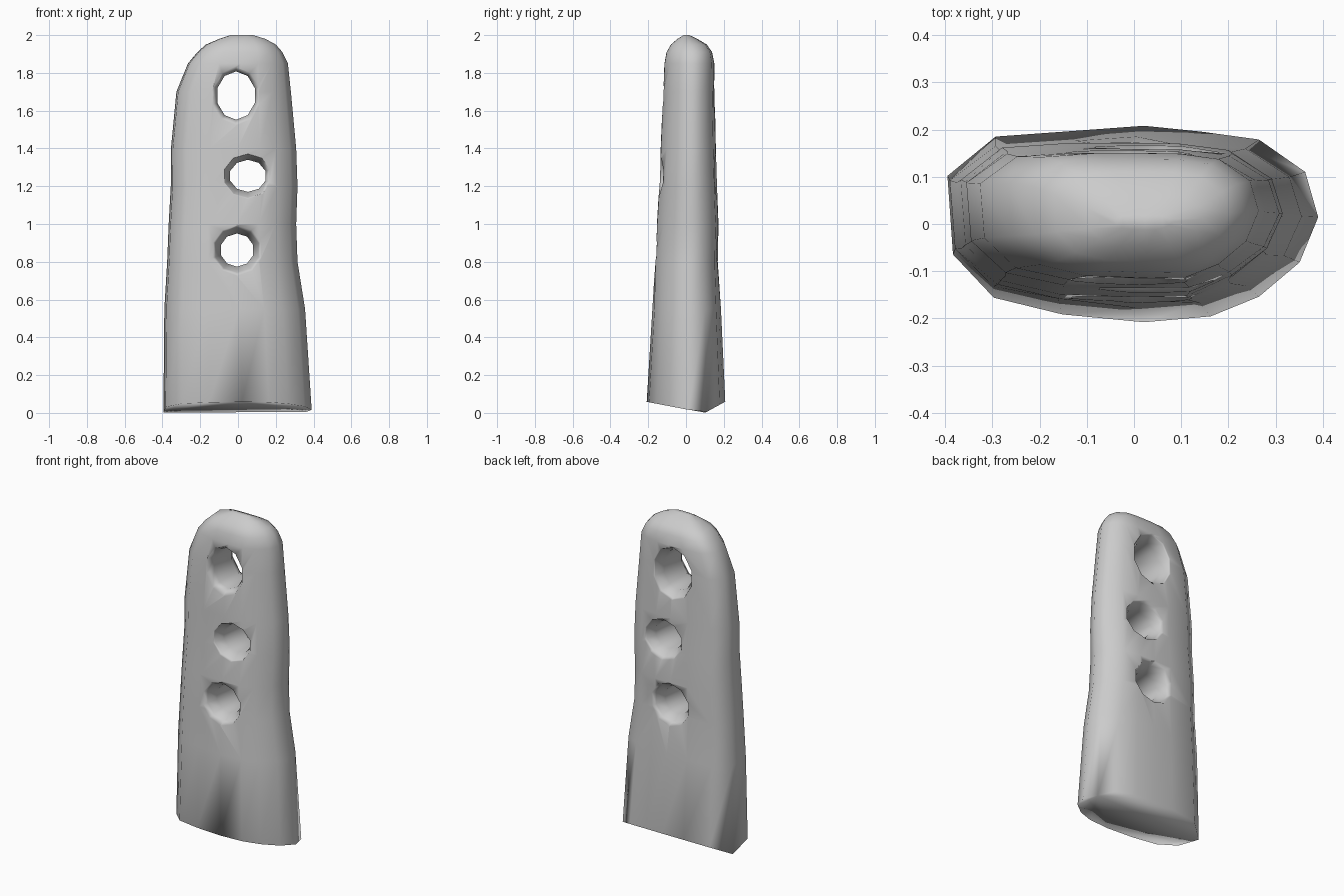
import bpy, bmesh, math

if "Cube" in bpy.data.objects:
    bpy.data.objects.remove(bpy.data.objects["Cube"])


def loft(name, rings, ridge=None):
    """Closed solid skinned through rings; ridge = two indices splitting the first cap."""
    bm = bmesh.new()
    vs = [[bm.verts.new(p) for p in r] for r in rings]
    n = len(vs[0])
    for a, b in zip(vs, vs[1:]):
        for i in range(n):
            j = (i + 1) % n
            bm.faces.new((a[i], a[j], b[j], b[i]))
    caps = [vs[0], vs[-1]]
    if ridge:
        i, j = ridge
        caps = [vs[0][i:j + 1], vs[0][j:] + vs[0][:i + 1], vs[-1]]
    for ring in caps:
        bmesh.ops.triangulate(bm, faces=[bm.faces.new(ring)])
    bmesh.ops.recalc_face_normals(bm, faces=bm.faces)
    me = bpy.data.meshes.new(name)
    bm.to_mesh(me)
    bm.free()
    ob = bpy.data.objects.new(name, me)
    bpy.context.collection.objects.link(ob)
    return ob


# Irregular oval footprint, normalised to -1..1
profile = [(1, .07), (.93, .53), (.68, .86), (.37, .94), (.06, 1), (-.3, .95),
           (-.74, .89), (-1, .49), (-.97, -.31), (-.75, -.75), (-.38, -.92),
           (.06, -1), (.42, -.94), (.68, -.74), (.9, -.39)]

# Levels: z, left, right, front, back
levels = [(0, -.395, .39, -.208, .208), (.55, -.39, .355, -.178, .185),
          (.8, -.375, .315, -.163, .168), (1.0, -.367, .308, -.154, .172),
          (1.2, -.356, .315, -.142, .164), (1.4, -.355, .308, -.134, .158),
          (1.7, -.326, .28, -.122, .152), (1.85, -.265, .264, -.114, .15),
          (1.91, -.215, .235, -.103, .138), (1.95, -.17, .2, -.08, .11),
          (1.98, -.1, .145, -.045, .06), (2.0, -.04, .08, -.012, .018)]

# Tapered body: flatter faces higher up, bottom folded along a low ridge
rings = []
for z, l, r, f, b in levels:
    ring = []
    for px, py in profile:
        if z > .7:
            py = max(-.95, min(.95, py)) / .95
        x = (l + r) / 2 + px * (r - l) / 2
        y = (f + b) / 2 + py * (b - f) / 2
        rim = (.1 - y) * .19 if y < .1 else (y - .1) * .55
        ring.append((x, y, z + (rim if z == 0 else 0)))
    rings.append(ring)
body = loft("tapered_body", rings, ridge=(1, 7))

# Through holes with flared mouths: x, z, half width, half height
holes = [(-.01, 1.68, .104, .128), (.052, 1.255, .098, .085), (-.005, .862, .09, .088)]
flare = [(-.25, .09), (-.13, .03), (-.08, 0), (.09, 0), (.14, .03), (.25, .09)]
for x, z, w, h in holes:
    cutter = loft("hole_cutter", [
        [(x + (w + e) * math.cos(math.tau * (i + .5) / 10), y,
          z + (h + e) * math.sin(math.tau * (i + .5) / 10)) for i in range(10)]
        for y, e in flare])
    cutter.hide_render = True
    mod = body.modifiers.new("hole", 'BOOLEAN')
    mod.operation = 'DIFFERENCE'
    mod.solver = 'EXACT'
    mod.object = cutter
    bpy.context.view_layer.objects.active = body
    bpy.ops.object.modifier_apply(modifier=mod.name)
    bpy.data.objects.remove(cutter)

# Fully smooth shading, with large faces dominating the normals
for p in body.data.polygons:
    p.use_smooth = True
wn = body.modifiers.new("weighted_normals", 'WEIGHTED_NORMAL')
wn.keep_sharp = True
